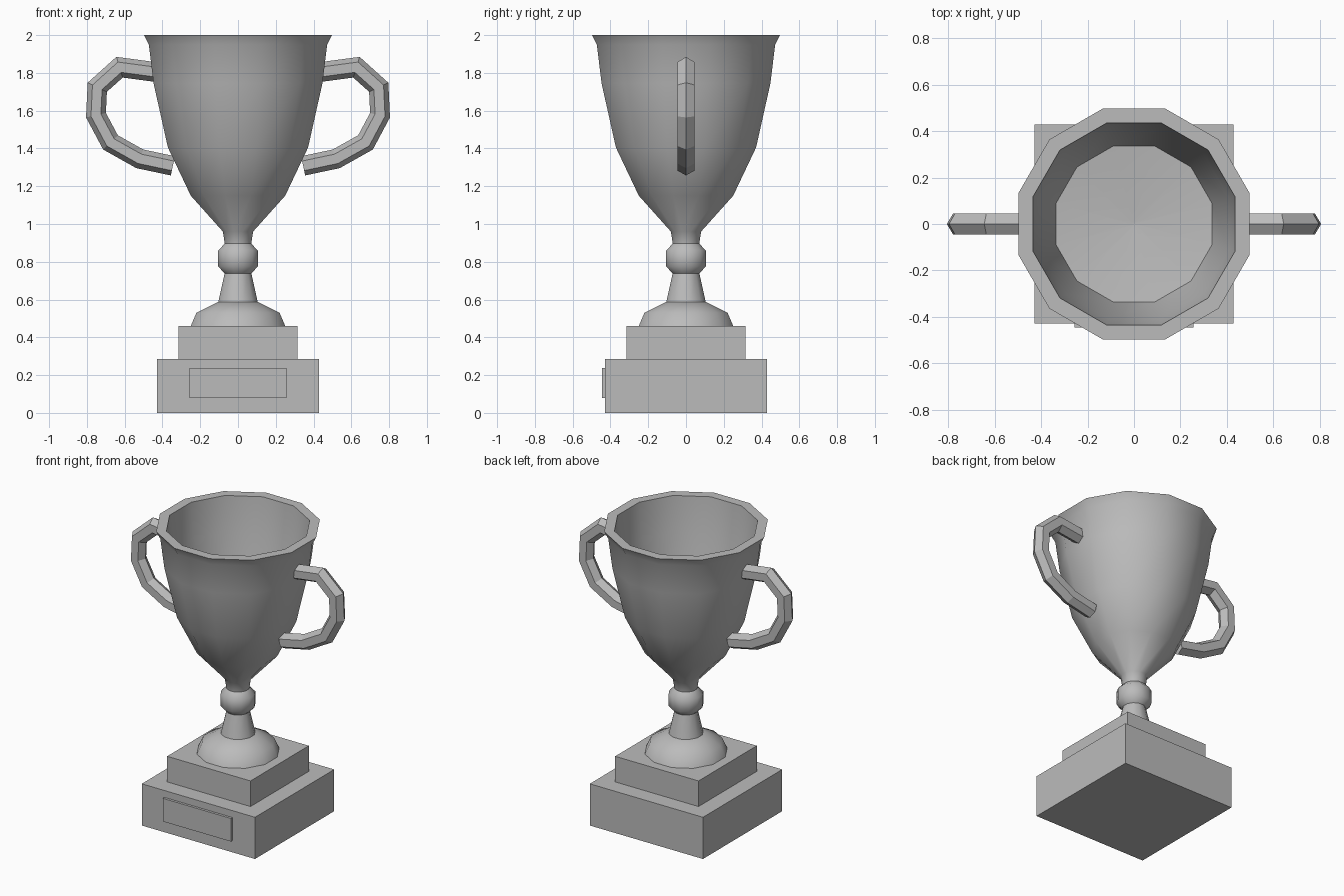
import bpy, bmesh, math
from mathutils import Vector

if "Cube" in bpy.data.objects:
    bpy.data.objects.remove(bpy.data.objects["Cube"])

metal = bpy.data.materials.new("grey metal")
metal.diffuse_color = (0.5, 0.5, 0.5, 1)
metal.use_nodes = True
metal.node_tree.nodes["Principled BSDF"].inputs["Base Color"].default_value = metal.diffuse_color


def finish(name, bm, smooth=None):
    bmesh.ops.recalc_face_normals(bm, faces=bm.faces)
    me = bpy.data.meshes.new(name)
    bm.to_mesh(me)
    bm.free()
    me.materials.append(metal)
    ob = bpy.data.objects.new(name, me)
    bpy.context.collection.objects.link(ob)
    if smooth:
        bpy.ops.object.select_all(action='DESELECT')
        ob.select_set(True)
        bpy.context.view_layer.objects.active = ob
        bpy.ops.object.shade_smooth_by_angle(angle=math.radians(smooth))
    return ob


def skin(bm, rings):
    """Bridge consecutive rings of vertices with quads and cap both ends."""
    n = len(rings[0])
    for a, b in zip(rings, rings[1:]):
        for i in range(n):
            j = (i + 1) % n
            bm.faces.new((a[i], a[j], b[j], b[i]))
    bm.faces.new(rings[0])
    bm.faces.new(rings[-1])


def lathe(name, profile, sides=12):
    """Turn (half width across flats, height) points around z."""
    bm = bmesh.new()
    rings = []
    for w, z in profile:
        r = w / math.cos(math.pi / sides)
        angles = [2 * math.pi * (i + 0.5) / sides for i in range(sides)]
        rings.append([bm.verts.new((r * math.cos(a), r * math.sin(a), z)) for a in angles])
    skin(bm, rings)
    return finish(name, bm, 45)


def box(name, x, y0, y1, z0, z1):
    bm = bmesh.new()
    bmesh.ops.create_cube(bm, size=1)
    for v in bm.verts:
        v.co = (v.co.x * 2 * x, y1 if v.co.y > 0 else y0, z1 if v.co.z > 0 else z0)
    return finish(name, bm)


def handle(name, side, path, r=0.052):
    """Sweep a hexagon along a path in the xz plane, with mitred corners."""
    bm = bmesh.new()
    pts = [Vector((x * side, 0, z)) for x, z in path]
    rings = []
    for i, p in enumerate(pts):
        d0 = (p - pts[max(i - 1, 0)]).normalized()
        d1 = (pts[min(i + 1, len(pts) - 1)] - p).normalized()
        t = (d0 + d1).normalized()
        n = Vector((t.z, 0, -t.x))
        stretch = 1 / t.dot(d1 if d1.length else d0)
        rings.append([bm.verts.new(p + n * (r * stretch * math.cos(a)) + Vector((0, r * math.sin(a), 0)))
                      for a in (k * math.pi / 3 for k in range(6))])
    skin(bm, rings)
    return finish(name, bm)


# square plinth with name plate
box("lower_plinth", 0.428, -0.428, 0.428, 0, 0.285)
box("upper_plinth", 0.315, -0.315, 0.315, 0.285, 0.46)
box("name_plate", 0.257, -0.445, -0.42, 0.08, 0.238)

# turned foot, stem and knop
lathe("foot", [(0.25, 0.46), (0.22, 0.53), (0.105, 0.588)])
lathe("stem", [(0.105, 0.585), (0.07, 0.742)])
lathe("knop", [(0.07, 0.738), (0.105, 0.775), (0.105, 0.86), (0.07, 0.896)])

# hollow cup: outside, rim, inside wall, shallow floor
lathe("cup", [(0.07, 0.894), (0.08, 0.96), (0.25, 1.15), (0.371, 1.405),
              (0.447, 1.745), (0.472, 1.95), (0.497, 2.0), (0.435, 2.0),
              (0.41, 1.76), (0.335, 1.42), (0.01, 1.38)])

# pair of angular handles
loop = [(0.44, 1.805), (0.627, 1.83), (0.745, 1.724), (0.752, 1.576),
        (0.675, 1.432), (0.52, 1.345), (0.345, 1.308)]
for label, side in (("right_handle", 1), ("left_handle", -1)):
    handle(label, side, loop)
